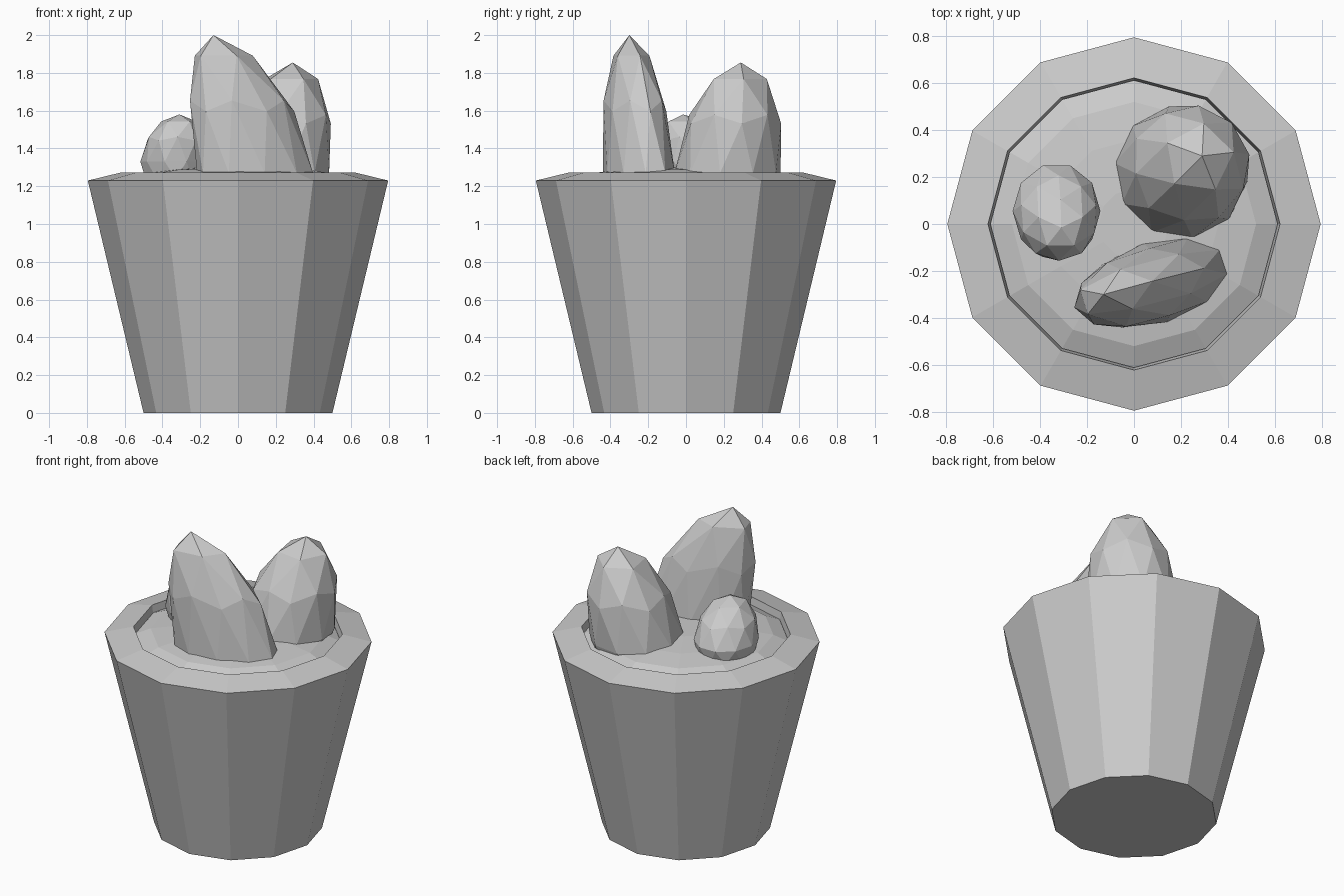
import bpy, bmesh
from math import sin, cos, pi, radians, sqrt
from mathutils import Matrix, Vector

if "Cube" in bpy.data.objects:
    bpy.data.objects.remove(bpy.data.objects["Cube"])

SIDES = 12


def finish(name, bm):
    bmesh.ops.recalc_face_normals(bm, faces=bm.faces)
    mesh = bpy.data.meshes.new(name)
    bm.to_mesh(mesh)
    bm.free()
    obj = bpy.data.objects.new(name, mesh)
    bpy.context.collection.objects.link(obj)
    return obj


def revolve(name, profile):
    """Twelve-sided turned solid from (radius, z) points, capped at both ends."""
    bm = bmesh.new()
    rings = [[bm.verts.new((r * cos(2 * pi * i / SIDES), r * sin(2 * pi * i / SIDES), z))
              for i in range(SIDES)] for r, z in profile]
    for a, b in zip(rings, rings[1:]):
        for i in range(SIDES):
            j = (i + 1) % SIDES
            bm.faces.new((a[i], a[j], b[j], b[i]))
    bm.faces.new(rings[0])
    bm.faces.new(rings[-1])
    return finish(name, bm)


def stone(name, base, half, height, lean, angle=0, power=1.0, spin=0):
    """Low-poly egg whose peak leans away from its widest ring at base."""
    bm = bmesh.new()
    bmesh.ops.create_icosphere(bm, subdivisions=2, radius=1)
    turn = Matrix.Rotation(radians(angle), 3, 'Z')
    first = Matrix.Rotation(radians(spin), 3, 'Z')
    for v in bm.verts:
        p = first @ v.co
        t = p.z
        q = turn @ Vector((p.x * half[0], p.y * half[1], 0))
        if t > 0:
            q += Vector((lean[0] * t ** power, lean[1] * t, height * t))
        else:
            q.z = 0.2 * t          # buried underside
        v.co = q + Vector(base)
    return finish(name, bm)


# Tapered pot with a sloping rim and a recessed inside
revolve("pot", [(0.5, 0), (0.795, 1.23), (0.622, 1.272), (0.612, 1.20)])

# Slightly domed soil
revolve("soil", [(0.55, 1.15), (0.612, 1.225), (0.52, 1.265), (0.36, 1.288), (0.15, 1.303)])

# Three stone-like plants
stone("tall_stone", (0.09, -0.25, 1.27), (0.32, 0.175), 0.73, (-0.22, -0.05), 17, 1.5)
stone("round_stone", (0.20, 0.22, 1.27), (0.285, 0.285), 0.585, (0.09, 0.07), spin=10)
stone("small_stone", (-0.33, 0.055, 1.33), (0.187, 0.205), 0.25, (0.02, -0.07), spin=18)
